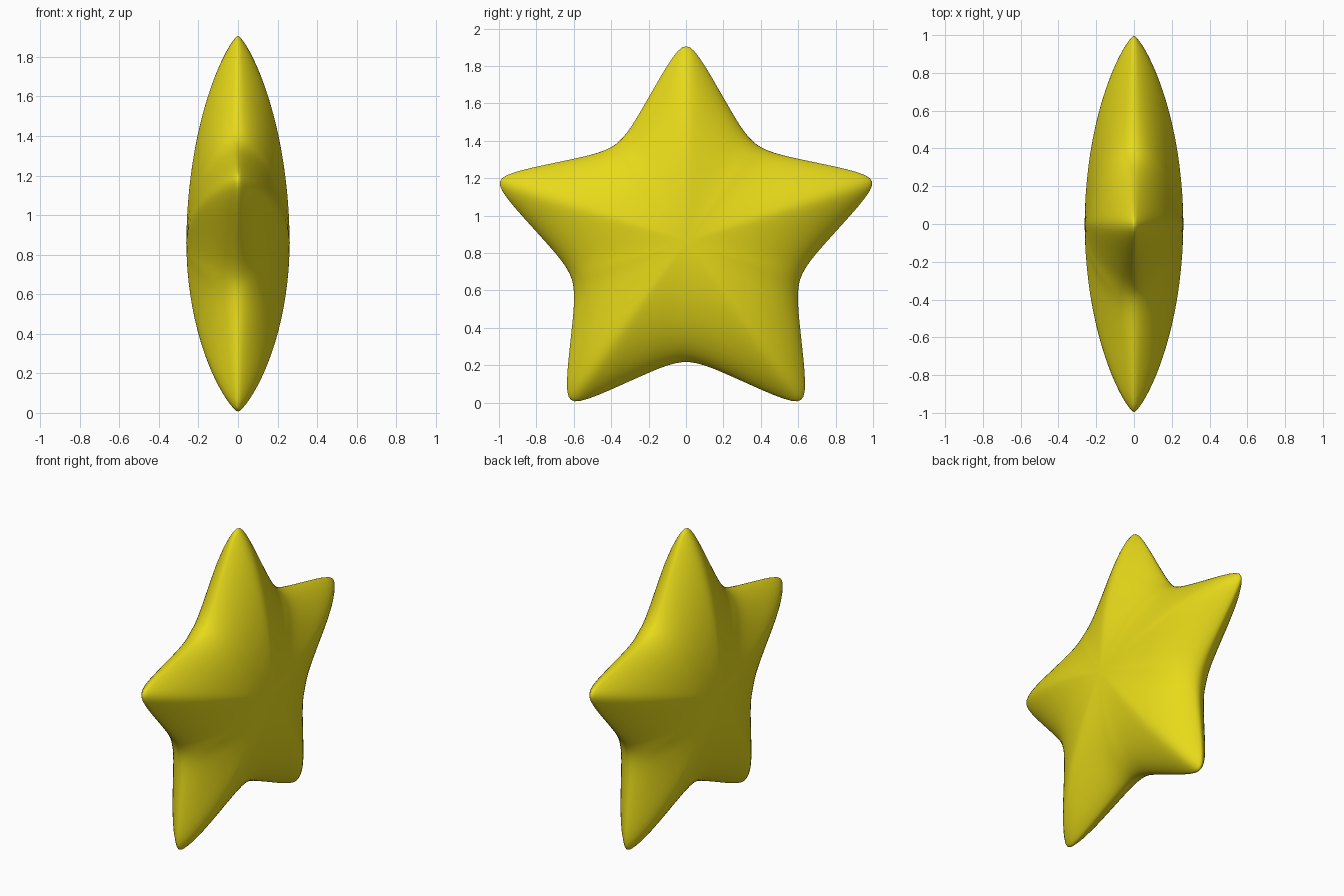
import bpy, bmesh
from math import sin, cos, pi, radians

if "Cube" in bpy.data.objects:
    bpy.data.objects.remove(bpy.data.objects["Cube"])

CENTRE_Z, DEPTH, RINGS = 0.86, 0.262, 10

# half of one arm outline, tip to notch: (angle in degrees from arm axis, radius)
HALF = [(0, 1.056), (2.2, 1.037), (6.4, 0.946), (11, 0.855), (16.6, 0.772),
        (22, 0.712), (27, 0.673), (31.5, 0.652), (36, 0.643)]

# full outline: mirrored half arms repeated five times
arm = [(-a, r) for a, r in HALF[-2:0:-1]] + HALF
outline = []
for k in range(5):
    for a, r in arm:
        outline.append((radians(72 * k + a), r, abs(a) / 36))

bm = bmesh.new()


def ring(phi, side):
    """Ring of the puffed surface; phi runs from centre (0) to rim (pi/2)."""
    verts = []
    for ang, rad, t in outline:
        power = 0.78 + (0.55 - 0.78) * t
        x = side * DEPTH * max(0.0, cos(phi)) ** (2 * power)
        r = rad * sin(phi)
        verts.append(bm.verts.new((x, r * sin(ang), CENTRE_Z + r * cos(ang))))
    return verts


# two puffed halves sharing one rim
n = len(outline)
rim = ring(pi / 2, 0)
for side in (1, -1):
    pole = bm.verts.new((side * DEPTH, 0, CENTRE_Z))
    rings = [ring(pi / 2 * i / RINGS, side) for i in range(1, RINGS)] + [rim]
    for j in range(n):
        k = (j + 1) % n
        bm.faces.new((pole, rings[0][j], rings[0][k]))
        for inner, outer in zip(rings, rings[1:]):
            bm.faces.new((inner[j], outer[j], outer[k], inner[k]))
bmesh.ops.recalc_face_normals(bm, faces=bm.faces)
for f in bm.faces:
    f.smooth = True

mesh = bpy.data.meshes.new("star")
bm.to_mesh(mesh)
bm.free()
star = bpy.data.objects.new("star", mesh)
bpy.context.collection.objects.link(star)

# soft rounding
sub = star.modifiers.new("soften", 'SUBSURF')
sub.levels = sub.render_levels = 1

mat = bpy.data.materials.new("yellow")
mat.diffuse_color = (0.8, 0.7, 0.01, 1)
mat.use_nodes = True
mat.node_tree.nodes["Principled BSDF"].inputs["Base Color"].default_value = mat.diffuse_color
mesh.materials.append(mat)
